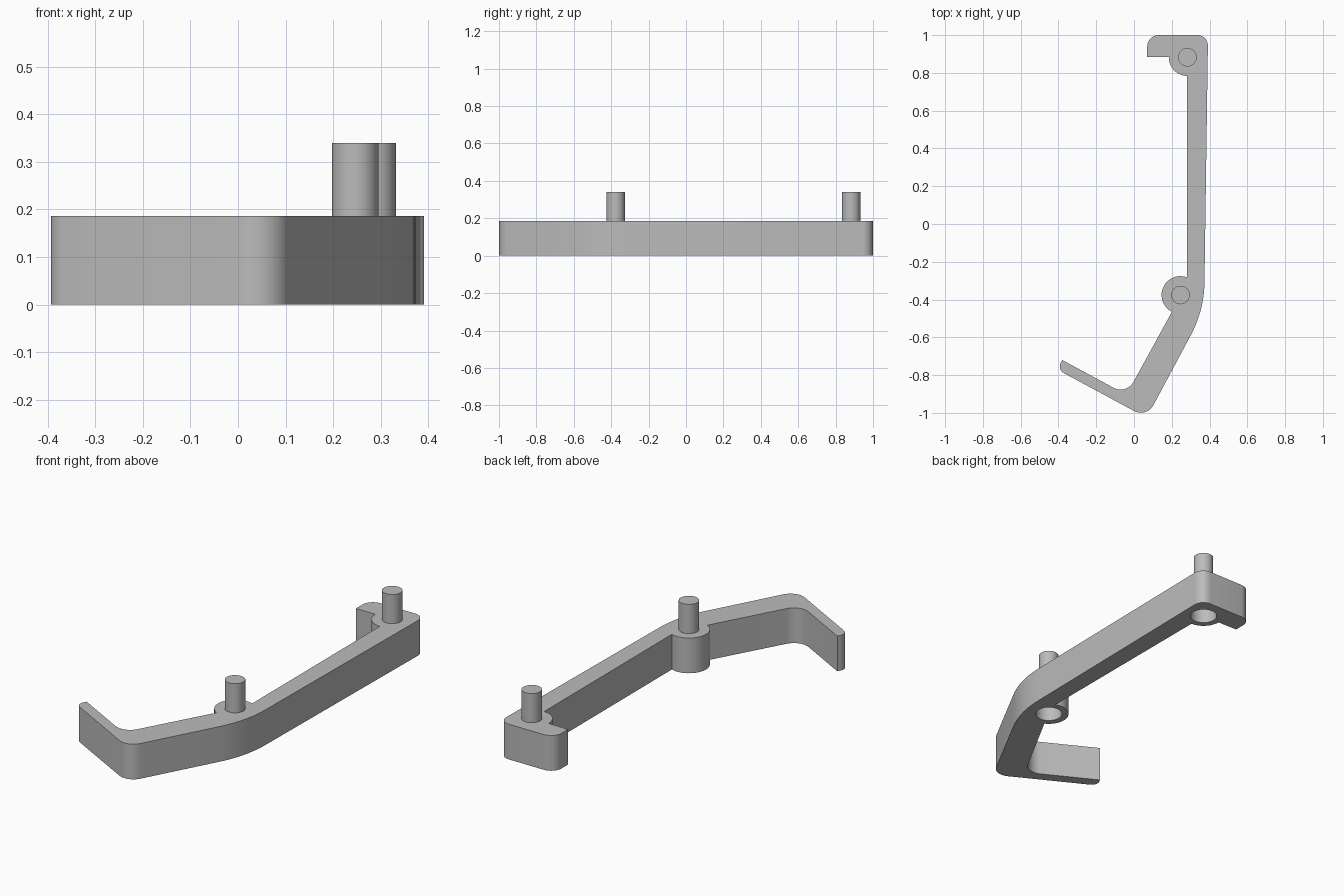
import bpy, bmesh, math
from mathutils import Vector

if "Cube" in bpy.data.objects:
    bpy.data.objects.remove(bpy.data.objects["Cube"])

HEIGHT, PIN_TOP, HOLE_DEPTH = 0.186, 0.34, 0.155
PIN_R, HOLE_R = 0.049, 0.066
REAR, MID = Vector((0.283, 0.883)), Vector((0.246, -0.376))

grey = bpy.data.materials.new("plain grey")
grey.use_nodes = True
grey.diffuse_color = (0.5, 0.5, 0.5, 1)
grey.node_tree.nodes["Principled BSDF"].inputs["Base Color"].default_value = (0.5, 0.5, 0.5, 1)


def arc(centre, radius, start, end, steps=20):
    angles = [math.radians(start + (end - start) * i / steps) for i in range(steps + 1)]
    return [centre + radius * Vector((math.cos(a), math.sin(a))) for a in angles]


def fillet(before, corner, after, radius, steps=10):
    """Points of a tangent arc that rounds one corner."""
    u, v = (before - corner).normalized(), (after - corner).normalized()
    half = u.angle(v) / 2
    centre = corner + (u + v).normalized() * radius / math.sin(half)
    reach = radius / math.tan(half)
    a, b = corner + u * reach - centre, corner + v * reach - centre
    total = a.angle(b)
    return [centre + (a * math.sin(total * (1 - i / steps)) + b * math.sin(total * i / steps))
            / math.sin(total) for i in range(steps + 1)]


def prism(name, points, bottom, top):
    bm = bmesh.new()
    face = bm.faces.new([bm.verts.new((p.x, p.y, bottom)) for p in points])
    new = bmesh.ops.extrude_face_region(bm, geom=[face])["geom"]
    bmesh.ops.translate(bm, vec=(0, 0, top - bottom),
                        verts=[g for g in new if isinstance(g, bmesh.types.BMVert)])
    bmesh.ops.recalc_face_normals(bm, faces=bm.faces)
    mesh = bpy.data.meshes.new(name)
    bm.to_mesh(mesh)
    bm.free()
    mesh.materials.append(grey)
    obj = bpy.data.objects.new(name, mesh)
    bpy.context.collection.objects.link(obj)
    return obj


def circle(centre, radius):
    return arc(centre, radius, 0, 360, 48)[:-1]


def activate(obj):
    bpy.ops.object.select_all(action='DESELECT')
    obj.select_set(True)
    bpy.context.view_layer.objects.active = obj


# Bracket outline: hook, two bosses, inner bend, thin arm, outer bend
corners = [
    ((0.07, 1.0), 0.06), ((0.07, 0.885), 0),
    (arc(REAR, 0.099, 180, 268), 0),
    (arc(MID, 0.1, 70, 243), 0),
    ((-0.04, -0.904), 0.078),
    ((-0.38, -0.72), 0), ((-0.407, -0.77), 0.04),
    ((0.067, -1.026), 0.075),
    ((0.371, -0.457), 0.6),
    ((0.392, 1.0), 0.055),
]
runs = [(c if isinstance(c, list) else [Vector(c)], r) for c, r in corners]
outline = []
for i, (run, radius) in enumerate(runs):
    before, after = runs[i - 1][0][-1], runs[(i + 1) % len(runs)][0][0]
    outline += fillet(before, run[0], after, radius) if radius else run
bracket = prism("bracket", outline, 0, HEIGHT)

# Blind holes under the bosses
for centre in (REAR, MID):
    cutter = prism("hole_cutter", circle(centre, HOLE_R), -0.05, HOLE_DEPTH)
    cutter.hide_render = True
    cut = bracket.modifiers.new("hole", 'BOOLEAN')
    cut.operation, cut.solver, cut.object = 'DIFFERENCE', 'EXACT', cutter
    activate(bracket)
    bpy.ops.object.modifier_apply(modifier=cut.name)
    bpy.data.objects.remove(cutter)

# Pins on top of the bosses
pins = [prism(name, circle(centre, PIN_R), HEIGHT - 0.01, PIN_TOP)
        for name, centre in (("rear_pin", REAR), ("middle_pin", MID))]

for obj in [bracket] + pins:
    activate(obj)
    bpy.ops.object.shade_smooth_by_angle(angle=math.radians(30))
